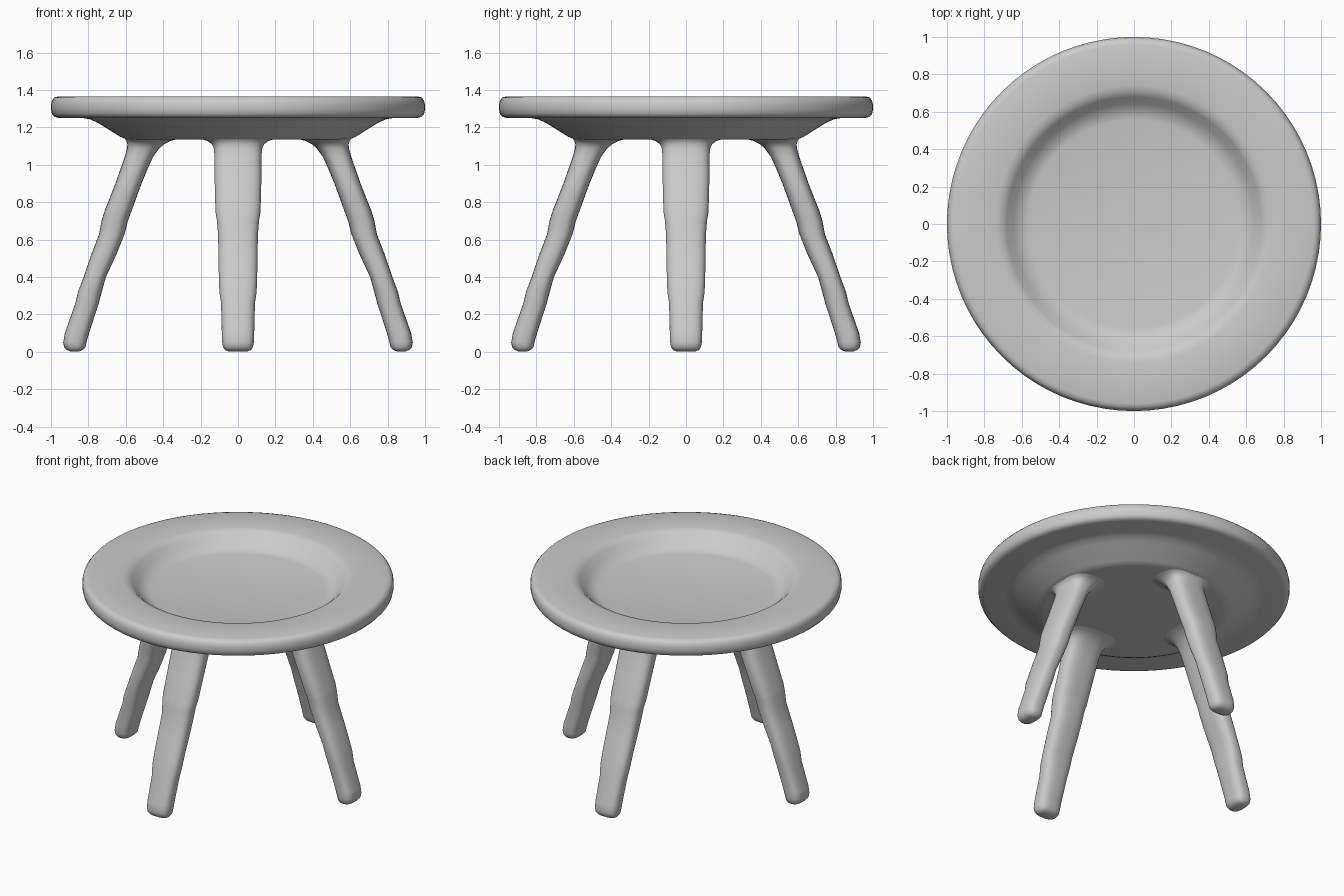
import bpy, bmesh
from math import cos, sin, pi, copysign

if "Cube" in bpy.data.objects:
    bpy.data.objects.remove(bpy.data.objects["Cube"])


def add_object(name, bm, angle=0.7):
    bmesh.ops.recalc_face_normals(bm, faces=bm.faces)
    mesh = bpy.data.meshes.new(name)
    bm.to_mesh(mesh)
    bm.free()
    obj = bpy.data.objects.new(name, mesh)
    bpy.context.collection.objects.link(obj)
    bpy.ops.object.select_all(action='DESELECT')
    obj.select_set(True)
    bpy.context.view_layer.objects.active = obj
    bpy.ops.object.shade_smooth_by_angle(angle=angle)
    return obj


def loft(bm, rings):
    """Skin a list of closed vertex rings and cap both ends."""
    for a, b in zip(rings, rings[1:]):
        n = len(a)
        for i in range(n):
            j = (i + 1) % n
            bm.faces.new((a[i], a[j], b[j], b[i]))
    bm.faces.new(rings[0])
    bm.faces.new(rings[-1])


# Seat: dished round top, turned from a profile (radius, height)
SEAT = [(0.56, 1.26), (0.60, 1.268), (0.645, 1.30), (0.68, 1.338),
        (0.705, 1.358), (0.74, 1.366), (0.96, 1.366), (0.982, 1.36),
        (0.995, 1.343), (1.0, 1.32), (1.0, 1.295), (0.995, 1.272),
        (0.982, 1.257), (0.96, 1.251), (0.83, 1.25), (0.79, 1.243),
        (0.745, 1.222), (0.63, 1.15), (0.60, 1.137), (0.57, 1.134)]
bm = bmesh.new()
SIDES = 80
loft(bm, [[bm.verts.new((r * cos(2 * pi * i / SIDES), r * sin(2 * pi * i / SIDES), z))
           for i in range(SIDES)] for r, z in SEAT])
add_object("seat", bm)

# Leg stations: height, inner radius, outer radius, half width
LEG = [(0.002, 0.850, 0.895, 0.050), (0.010, 0.829, 0.916, 0.070),
       (0.025, 0.815, 0.930, 0.080), (0.050, 0.810, 0.935, 0.085),
       (0.10, 0.796, 0.926, 0.087), (0.26, 0.744, 0.870, 0.091),
       (0.32, 0.728, 0.856, 0.100), (0.40, 0.706, 0.826, 0.103),
       (0.52, 0.650, 0.785, 0.105), (0.63, 0.606, 0.743, 0.107),
       (0.70, 0.588, 0.730, 0.113), (0.75, 0.570, 0.715, 0.121),
       (0.90, 0.515, 0.656, 0.125), (0.98, 0.482, 0.628, 0.126),
       (1.04, 0.455, 0.607, 0.126), (1.085, 0.423, 0.594, 0.129),
       (1.11, 0.395, 0.592, 0.140), (1.128, 0.360, 0.597, 0.165),
       (1.138, 0.320, 0.605, 0.200)]


def squircle(t, e=0.72):
    c, s = cos(t), sin(t)
    return copysign(abs(c) ** e, c), copysign(abs(s) ** e, s)


def make_leg(name, turn):
    bm = bmesh.new()
    ca, sa = round(cos(turn)), round(sin(turn))
    rings = []
    for z, inner, outer, half in LEG:
        ring = []
        for i in range(28):
            u, v = squircle(2 * pi * (i + 0.5) / 28)
            r = (inner + outer) / 2 + u * (outer - inner) / 2
            w = v * half
            ring.append(bm.verts.new((r * ca - w * sa, r * sa + w * ca, z)))
        rings.append(ring)
    loft(bm, rings)
    add_object(name, bm, 0.9)


# Four splayed legs
for k, side in enumerate(("right", "back", "left", "front")):
    make_leg(side + "_leg", k * pi / 2)
